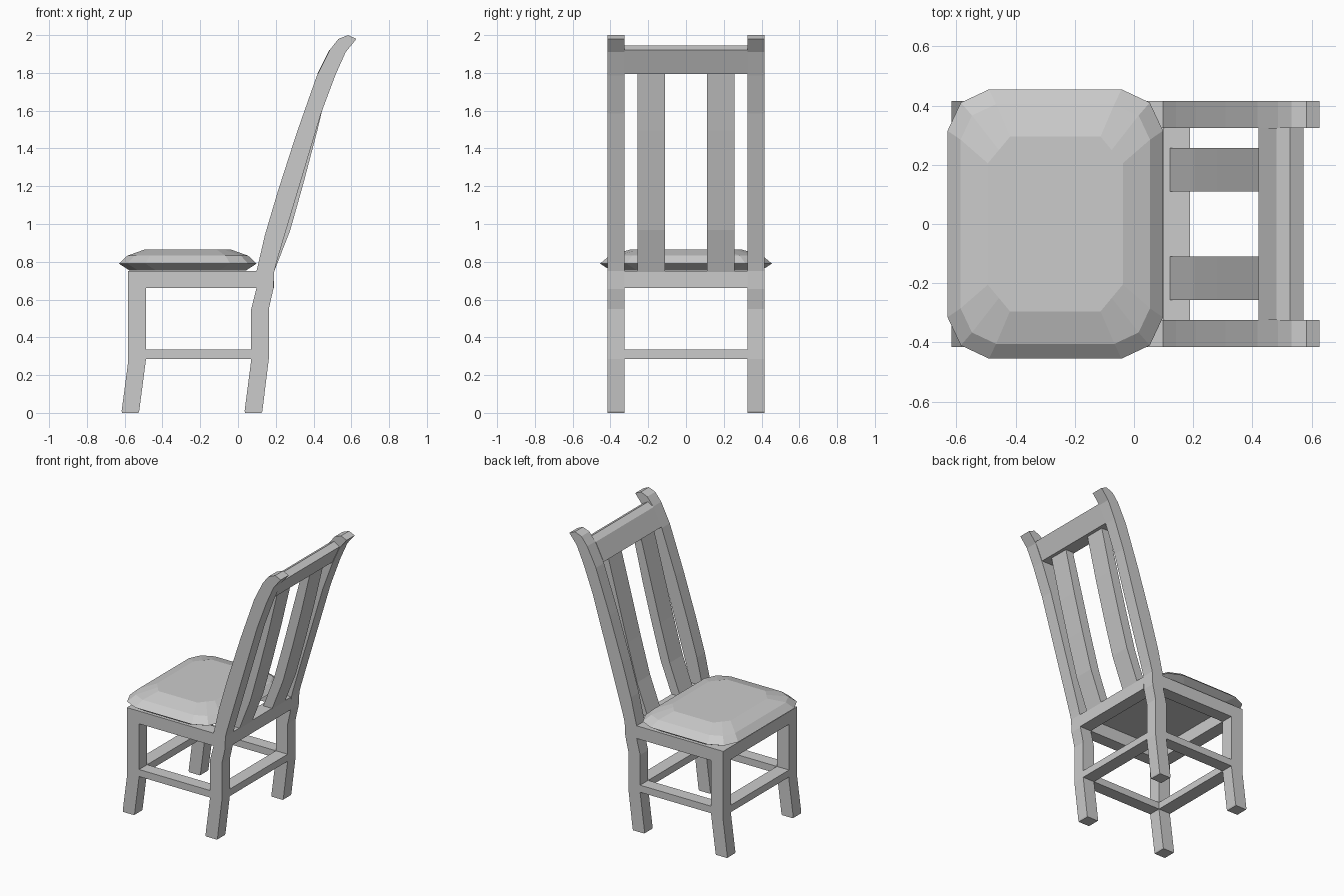
import bpy, bmesh

if "Cube" in bpy.data.objects:
    bpy.data.objects.remove(bpy.data.objects["Cube"])


def add_object(name, bm):
    bmesh.ops.recalc_face_normals(bm, faces=bm.faces)
    mesh = bpy.data.meshes.new(name)
    bm.to_mesh(mesh)
    bm.free()
    obj = bpy.data.objects.new(name, mesh)
    bpy.context.collection.objects.link(obj)
    return obj


def extrude_profile(name, profile, y0, y1):
    """Extrude a side profile of (x, z) points from y0 to y1."""
    bm = bmesh.new()
    face = bm.faces.new([bm.verts.new((x, y0, z)) for x, z in profile])
    new = bmesh.ops.extrude_face_region(bm, geom=[face])["geom"]
    verts = [v for v in new if isinstance(v, bmesh.types.BMVert)]
    bmesh.ops.translate(bm, vec=(0, y1 - y0, 0), verts=verts)
    return add_object(name, bm)


def bar(name, x0, x1, y0, y1, z0, z1):
    return extrude_profile(name, [(x0, z0), (x1, z0), (x1, z1), (x0, z1)], y0, y1)


INNER, OUTER = 0.325, 0.415

front_leg = [(-0.613, 0), (-0.527, 0), (-0.523, 0.01), (-0.487, 0.285),
             (-0.487, 0.75), (-0.583, 0.75), (-0.583, 0.26), (-0.616, 0.01)]
back_post = [(0.038, 0), (0.125, 0), (0.129, 0.01), (0.163, 0.285), (0.163, 0.55),
             (0.187, 0.655), (0.192, 0.75), (0.205, 0.80), (0.245, 0.935),
             (0.44, 1.586), (0.515, 1.787), (0.57, 1.91), (0.627, 1.98),
             (0.583, 2.0), (0.532, 1.98), (0.486, 1.922), (0.418, 1.787),
             (0.31, 1.48), (0.21, 1.17), (0.142, 0.94), (0.098, 0.75),
             (0.098, 0.66), (0.07, 0.55), (0.07, 0.28), (0.035, 0.01)]
slat = [(0.12, 0.745), (0.19, 0.745), (0.277, 0.968), (0.351, 1.232), (0.42, 1.495),
        (0.495, 1.81), (0.435, 1.81), (0.35, 1.495), (0.28, 1.232), (0.205, 0.968)]

# Legs, side rails and slats, mirrored left and right
for side, s in (("left", 1), ("right", -1)):
    extrude_profile(f"front_leg_{side}", front_leg, s * INNER, s * OUTER)
    extrude_profile(f"back_post_{side}", back_post, s * INNER, s * OUTER)
    extrude_profile(f"back_slat_{side}", slat, s * 0.11, s * 0.257)
    bar(f"side_seat_rail_{side}", -0.487, 0.099, s * INNER, s * OUTER, 0.66, 0.75)
    bar(f"side_stretcher_{side}", -0.487, 0.07, s * INNER, s * OUTER, 0.285, 0.335)

# Cross rails and stretchers
bar("front_seat_rail", -0.583, -0.487, -INNER, INNER, 0.66, 0.75)
bar("back_seat_rail", 0.099, 0.19, -INNER, INNER, 0.66, 0.75)
bar("front_stretcher", -0.583, -0.487, -INNER, INNER, 0.285, 0.335)
bar("back_stretcher", 0.07, 0.163, -INNER, INNER, 0.285, 0.335)

# Crest rail with a ridged top
extrude_profile("crest_rail", [(0.42, 1.795), (0.515, 1.795), (0.572, 1.92),
                               (0.527, 1.945), (0.482, 1.92)], -INNER, INNER)

# Cushion: stacked rings (half x, half y, corner cut x, corner cut y, z)
rings = [(0.31, 0.40, 0.14, 0.14, 0.755),
         (0.364, 0.455, 0.14, 0.14, 0.79),
         (0.32, 0.405, 0.12, 0.12, 0.832),
         (0.228, 0.295, 0.075, 0.09, 0.865)]
bm = bmesh.new()
loops = []
for hx, hy, cx, cy, z in rings:
    k = 0.5 if z > 0.85 else 0.32
    corner = [(hx, hy - cy), (hx - cx * k, hy - cy * k), (hx - cx, hy)]
    pts = (corner + [(-x, y) for x, y in reversed(corner)]
           + [(-x, -y) for x, y in corner] + [(x, -y) for x, y in reversed(corner)])
    loops.append([bm.verts.new((x - 0.266, y, z)) for x, y in pts])
for low, high in zip(loops, loops[1:]):
    for i in range(len(low)):
        j = (i + 1) % len(low)
        bm.faces.new((low[i], low[j], high[j], high[i]))
bm.faces.new(loops[0])
bm.faces.new(loops[-1])
add_object("seat_cushion", bm)
